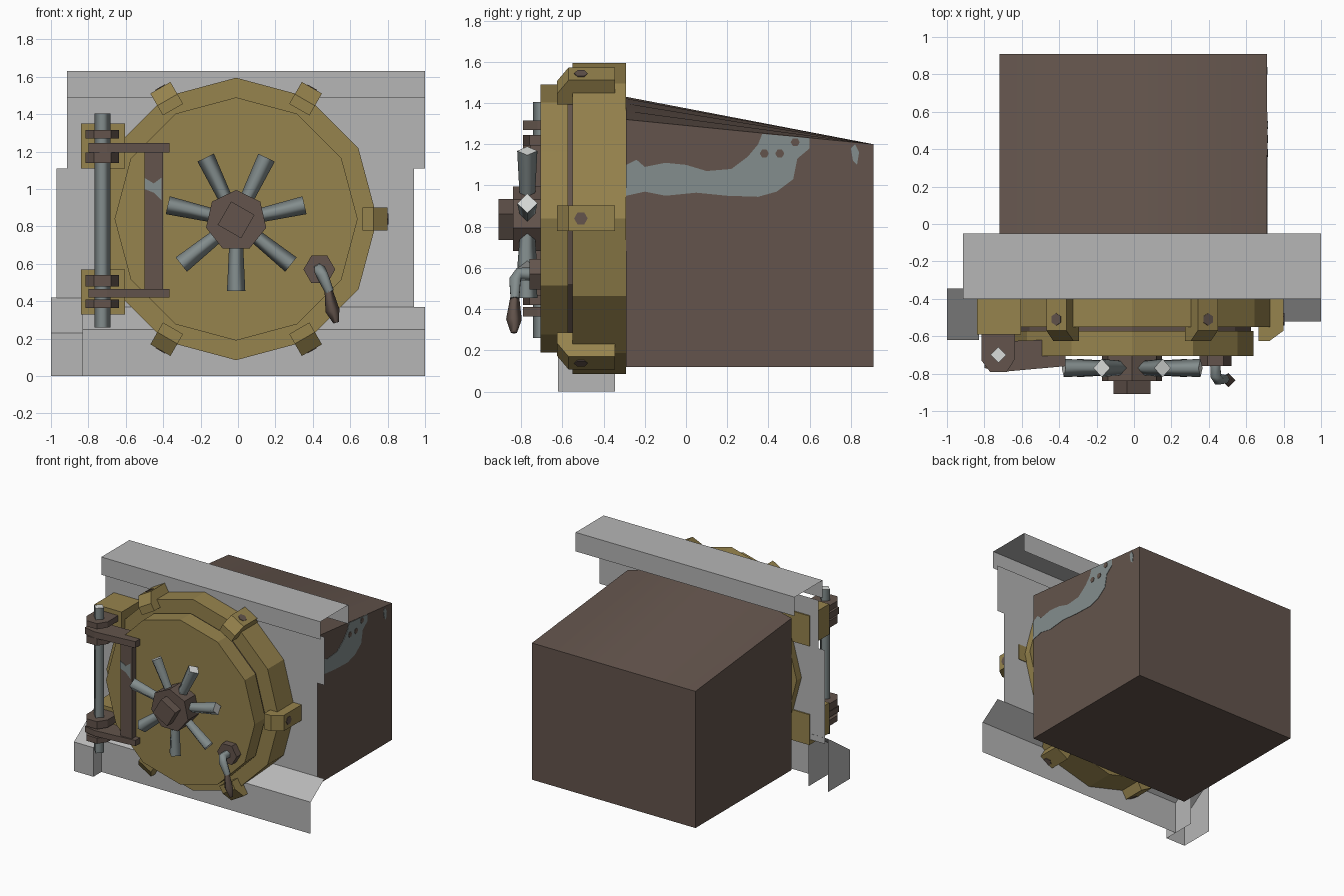
import bpy, bmesh
from math import sin, cos, pi, radians
from mathutils import Vector, Matrix

if "Cube" in bpy.data.objects:
    bpy.data.objects.remove(bpy.data.objects["Cube"])


def material(name, rgb):
    m = bpy.data.materials.new(name)
    m.diffuse_color = [((c / 255 + 0.055) / 1.055) ** 2.4 for c in rgb] + [1]
    m.use_nodes = True
    m.node_tree.nodes["Principled BSDF"].inputs["Base Color"].default_value = m.diffuse_color
    return m


BROWN = material("dark_brown_iron", (99, 84, 76))
BRASS = material("aged_brass", (150, 131, 77))
GREY = material("wall_grey", (182, 182, 182))
STEEL = material("worn_steel", (131, 141, 141))
BARE = material("bare_metal_ends", (218, 220, 218))

CX, CZ = -0.01, 0.84          # centre of the round door


def finish(name, bm, *mats):
    bmesh.ops.recalc_face_normals(bm, faces=bm.faces)
    me = bpy.data.meshes.new(name)
    bm.to_mesh(me)
    bm.free()
    for m in mats:
        me.materials.append(m)
    ob = bpy.data.objects.new(name, me)
    bpy.context.collection.objects.link(ob)
    return ob


def prism(name, pts, vec, mat):
    """Extrude a flat outline of 3D points along vec."""
    bm = bmesh.new()
    f = bm.faces.new([bm.verts.new(p) for p in pts])
    r = bmesh.ops.extrude_face_region(bm, geom=[f], use_keep_orig=True)
    verts = [v for v in r["geom"] if isinstance(v, bmesh.types.BMVert)]
    bmesh.ops.translate(bm, verts=verts, vec=vec)
    return finish(name, bm, mat)


def box(name, x0, x1, y0, y1, z0, z1, mat):
    return prism(name, [(x0, y0, z0), (x1, y0, z0), (x1, y1, z0), (x0, y1, z0)],
                 (0, 0, z1 - z0), mat)


def disc(name, n, r, cx, cz, y0, y1, mat, turn=90.0):
    """N-sided disc facing the front."""
    a = [radians(turn) + 2 * pi * i / n for i in range(n)]
    return prism(name, [(cx + r * cos(t), y0, cz + r * sin(t)) for t in a],
                 (0, y1 - y0, 0), mat)


def sheets(name, strips):
    """Open strips: each is a list of (y, z) points spanning x0..x1."""
    bm = bmesh.new()
    for x0, x1, path in strips:
        rows = [(bm.verts.new((x0, y, z)), bm.verts.new((x1, y, z))) for y, z in path]
        for a, b in zip(rows, rows[1:]):
            bm.faces.new((a[0], a[1], b[1], b[0]))
    return finish(name, bm, GREY)


def rod(name, path, mats, n=4):
    """Tapered rod through (point, radius) pairs; the end caps use the last material."""
    bm = bmesh.new()
    rings = []
    for i, (p, r) in enumerate(path):
        d = Vector(path[min(i + 1, len(path) - 1)][0]) - Vector(path[max(i - 1, 0)][0])
        d.normalize()
        ref = Vector((0, 1, 0)) if abs(d.y) < 0.8 else Vector((1, 0, 0))
        u = d.cross(ref).normalized()
        v = d.cross(u)
        rings.append([bm.verts.new(Vector(p) + r * (u * cos(2 * pi * k / n) + v * sin(2 * pi * k / n)))
                      for k in range(n)])
    for a, b in zip(rings, rings[1:]):
        for k in range(n):
            f = bm.faces.new((a[k], a[(k + 1) % n], b[(k + 1) % n], b[k]))
            f.smooth = True
    for ring in (rings[0], rings[-1]):
        f = bm.faces.new(ring)
        f.material_index = len(mats) - 1
        for e in f.edges:
            e.smooth = False
    return finish(name, bm, *mats)


# Vault body: tapered box whose front top edge is arched
bm = bmesh.new()
N = 8
xs = [-0.72 + 1.43 * i / N for i in range(N + 1)]
ft = [bm.verts.new((x, -0.29, 1.32 + 0.11 * sin(pi * i / N))) for i, x in enumerate(xs)]
bt = [bm.verts.new((x, 0.91, 1.2)) for x in xs]
fb = [bm.verts.new((x, -0.29, 0.12)) for x in (xs[0], xs[-1])]
bb = [bm.verts.new((x, 0.91, 0.12)) for x in (xs[0], xs[-1])]
for i in range(N):
    bm.faces.new((ft[i], ft[i + 1], bt[i + 1], bt[i])).smooth = True
bm.faces.new([fb[0], fb[1]] + ft[::-1])
bm.faces.new([bb[0], bb[1]] + bt[::-1])
bm.faces.new((fb[0], fb[1], bb[1], bb[0]))
bm.faces.new((fb[0], ft[0], bt[0], bb[0]))
bm.faces.new((fb[1], ft[-1], bt[-1], bb[1]))
body = finish("vault_body", bm, BROWN)
body.data.set_sharp_from_angle(angle=radians(30))

# Worn bare patches on the right side of the body, with small rivet spots
patch = [(-.29, 1.10), (-.24, 1.125), (-.2, 1.09), (-.1, 1.11), (0, 1.10), (.1, 1.07),
         (.22, 1.08), (.3, 1.14), (.35, 1.2), (.37, 1.25), (.6, 1.23), (.6, 1.18),
         (.54, 1.13), (.52, 1.03), (.44, .97), (.35, .945), (.2, .95), (.05, .965),
         (-.1, .95), (-.2, .97), (-.29, .95)]
prism("worn_patch", [(0.709, y, z) for y, z in patch], (0.004, 0, 0), STEEL)
prism("small_worn_patch", [(0.709, y, z) for y, z in
      [(.80, 1.18), (.82, 1.2), (.84, 1.16), (.83, 1.1), (.81, 1.12)]], (0.004, 0, 0), STEEL)
for y, z in ((.38, 1.155), (.455, 1.155), (.53, 1.21)):
    prism("rivet_spot", [(0.71, y + .022 * cos(k * pi / 3), z + .022 * sin(k * pi / 3))
                         for k in range(6)], (0.006, 0, 0), BROWN)

# Grey wall surround of open sheets
sheets("wall_panels", [(-0.915, 1, [(-0.35, 1.11), (-0.35, 1.49)]),
                       (-0.97, 0.94, [(-0.35, 0.37), (-0.35, 1.11)])])
sheets("top_beam", [(-0.915, 1, [(-0.40, 1.49), (-0.40, 1.63), (-0.05, 1.63), (-0.05, 1.48)])])
sheets("bottom_sill", [(-0.83, 1, [(-0.35, 0.37), (-0.52, 0.25), (-0.52, 0)])])

# Corner block at the left of the sill, open at the back
sheets("corner_block", [(-1, -0.83, [(-0.345, 0.42), (-0.62, 0.23), (-0.62, 0)])])
bm = bmesh.new()
for x in (-1, -0.83):
    bm.faces.new([bm.verts.new((x, y, z)) for y, z in
                  ((-0.345, 0), (-0.345, 0.42), (-0.62, 0.23), (-0.62, 0))])
finish("corner_block_sides", bm, GREY)

# Round frame and door
disc("door_frame", 12, 0.755, CX, CZ, -0.55, -0.29, BRASS)
disc("door_seal", 12, 0.635, CX, CZ, -0.575, -0.54, BROWN)
disc("door", 12, 0.65, CX, CZ, -0.705, -0.572, BRASS)

# Clamp lugs round the frame, each with a bolt
lug = [(.675, -.345), (.81, -.345), (.81, -.57), (.735, -.625), (.675, -.625)]
for a in (0, 60, 120, -60, -120):
    m = Matrix.Translation((CX, 0, CZ)) @ Matrix.Rotation(-radians(a), 4, 'Y')
    prism("clamp_lug", [(r, y, -.062) for r, y in lug], (0, 0, .124), BRASS).matrix_world = m
    prism("lug_bolt", [(.808, -.51 + .033 * cos(k * pi / 3), .033 * sin(k * pi / 3))
                       for k in range(6)], (.006, 0, 0), BROWN).matrix_world = m

# Hinge: plates, knuckles, arms, pin and strap
for z0 in (0.33, 1.11):
    box("hinge_plate", -0.84, -0.605, -0.59, -0.34, z0, z0 + 0.24, BRASS)
knuckle = [(-.815, -.58), (-.635, -.58), (-.635, -.72), (-.68, -.79), (-.77, -.79), (-.815, -.73)]
for z0, z1 in ((.365, .41), (.48, .54), (1.14, 1.195), (1.27, 1.315)):
    prism("hinge_knuckle", [(x, y, z0) for x, y in knuckle], (0, 0, z1 - z0), BROWN)
arm = [(-.80, -.63), (-.49, -.62), (-.365, -.70), (-.365, -.76), (-.70, -.79), (-.80, -.77)]
for z0, z1 in ((.42, .465), (1.195, 1.245)):
    prism("hinge_arm", [(x, y, z0) for x, y in arm], (0, 0, z1 - z0), BROWN)
rod("hinge_pin", [((-.725, -.70, .26), .042), ((-.725, -.70, 1.405), .042)], [STEEL, BARE])
box("hinge_strap", -0.50, -0.40, -0.755, -0.70, 0.46, 1.2, BROWN)
prism("strap_worn_patch", [(x, -0.756, z) for x, z in
      ((-.5, 1.06), (-.45, 1.03), (-.41, 1.06), (-.41, .94), (-.45, .98), (-.5, 1.0))],
      (0, -0.004, 0), STEEL)

# Spoked wheel
disc("wheel_hub", 7, 0.165, CX, 0.83, -0.84, -0.70, BROWN)
disc("hub_square", 4, 0.102, CX, 0.835, -0.91, -0.83, BROWN, turn=15)
for k in range(7):
    a = -pi / 2 + 2 * pi * k / 7
    pt = lambda r: (CX + r * cos(a), -0.77, 0.83 + r * sin(a))
    rod("wheel_spoke", [(pt(.12), .037), (pt(.375), .049)], [STEEL, BARE])

# Door handle: hex boss, bent rod and grip
disc("handle_boss", 6, 0.085, 0.435, 0.57, -0.76, -0.70, BROWN, turn=0)
rod("handle_rod", [((.435, -.75, .57), .032), ((.437, -.81, .57), .032),
                   ((.45, -.83, .54), .032), ((.49, -.83, .45), .024)], [STEEL], 6)
rod("handle_grip", [((.482, -.83, .47), .02), ((.505, -.835, .35), .038),
                    ((.525, -.835, .285), .015)], [BROWN], 4)
